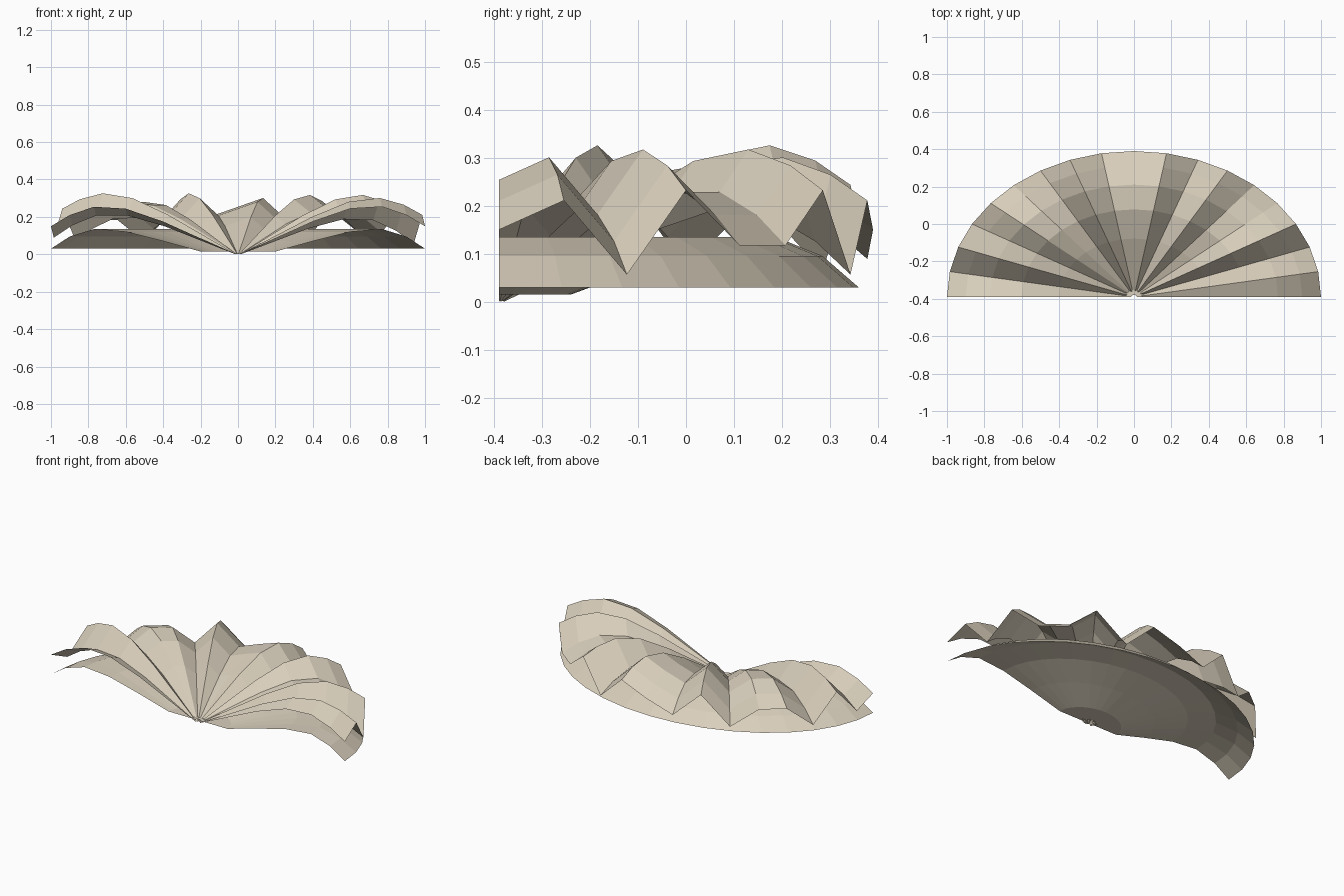
import bpy, bmesh, math

if "Cube" in bpy.data.objects:
    bpy.data.objects.remove(bpy.data.objects["Cube"])

STEPS = 18          # segments around the half circle
CENTRE_Y = -0.39    # hinge of the shell on the straight edge

shell = bpy.data.materials.new("warm_beige")
shell.diffuse_color = (0.69, 0.62, 0.50, 1)
shell.use_nodes = True
shell.node_tree.nodes["Principled BSDF"].inputs["Base Color"].default_value = shell.diffuse_color


def half_fan(name, profile, depth, pleat):
    """Sweep a (radius, height) profile over a half ellipse, with wavy pleats."""
    bm = bmesh.new()
    rows = []
    for i in range(STEPS + 1):
        a = math.pi * i / STEPS
        wave = pleat * math.sin(14 * a)
        rows.append([bm.verts.new((r * math.cos(a),
                                   CENTRE_Y + depth * r * math.sin(a),
                                   z + wave * r)) for r, z in profile])
    for a, b in zip(rows, rows[1:]):
        for j in range(len(profile) - 1):
            bm.faces.new((a[j], a[j + 1], b[j + 1], b[j]))
    mesh = bpy.data.meshes.new(name)
    bm.to_mesh(mesh)
    bm.free()
    mesh.materials.append(shell)
    obj = bpy.data.objects.new(name, mesh)
    bpy.context.collection.objects.link(obj)
    return obj


# Smooth lower shell: flat hub, rising cone, drooping rim
half_fan("lower_shell",
         [(0.015, 0.015), (0.2, 0.015), (0.4, 0.07), (0.6, 0.12),
          (0.77, 0.135), (0.9, 0.095), (1.0, 0.03)], 0.75, 0.0)

# Pleated upper shell: ridges grow towards the rim
half_fan("upper_pleated_shell",
         [(0.015, 0.0015), (0.4, 0.175), (0.6, 0.244),
          (0.77, 0.254), (0.9, 0.21), (1.0, 0.15)], 0.78, 0.095)
